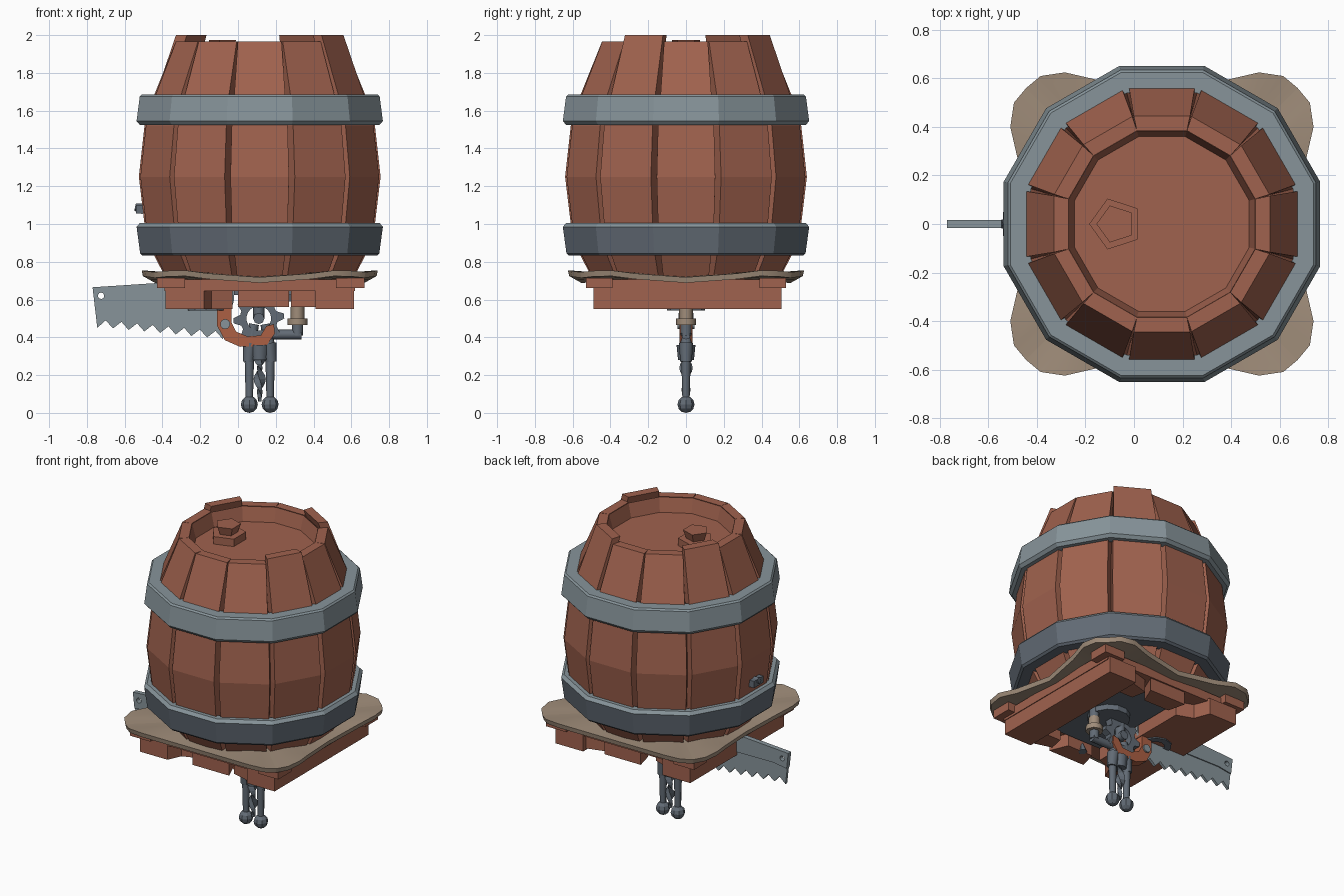
import bpy, bmesh, math
from mathutils import Vector, Matrix

if "Cube" in bpy.data.objects:
    bpy.data.objects.remove(bpy.data.objects["Cube"])

CX = 0.115                      # barrel axis in x
T15 = math.tan(math.pi / 12)


def srgb(r, g, b):
    f = lambda c: ((c / 255 + 0.055) / 1.055) ** 2.4 if c > 10 else c / 255 / 12.92
    return (f(r), f(g), f(b), 1)


def material(name, rgb):
    m = bpy.data.materials.new(name)
    m.diffuse_color = srgb(*rgb)
    m.use_nodes = True
    m.node_tree.nodes["Principled BSDF"].inputs["Base Color"].default_value = m.diffuse_color
    return m


WOOD = material("barrel wood", (160, 98, 78))
STEEL = material("light steel", (135, 148, 154))
DARK = material("dark steel", (98, 107, 117))
TAN = material("tan cloth", (160, 141, 122))
RUST = material("rust orange", (172, 96, 68))


def finish(name, bm, *mats, smooth=None):
    bmesh.ops.recalc_face_normals(bm, faces=bm.faces)
    me = bpy.data.meshes.new(name)
    bm.to_mesh(me)
    bm.free()
    ob = bpy.data.objects.new(name, me)
    bpy.context.collection.objects.link(ob)
    for m in mats:
        me.materials.append(m)
    if smooth:
        bpy.ops.object.select_all(action='DESELECT')
        ob.select_set(True)
        bpy.context.view_layer.objects.active = ob
        bpy.ops.object.shade_smooth_by_angle(angle=math.radians(smooth))
    return ob


def loft(rings, closed=False):
    """Skin a list of equal point rings; cap the ends unless closed."""
    bm = bmesh.new()
    vs = [[bm.verts.new(p) for p in r] for r in rings]
    n = len(vs[0])
    pairs = list(zip(vs, vs[1:])) + ([(vs[-1], vs[0])] if closed else [])
    for a, b in pairs:
        for i in range(n):
            bm.faces.new((a[i], a[(i + 1) % n], b[(i + 1) % n], b[i]))
    if not closed:
        bm.faces.new(vs[0])
        bm.faces.new(vs[-1])
    return bm


def circle(r, z, n, turn=0.5, x=CX, y=0):
    return [(x + r * math.cos((i + turn) * 2 * math.pi / n),
             y + r * math.sin((i + turn) * 2 * math.pi / n), z) for i in range(n)]


def lathe(name, pts, n, *mats, closed=False, x=CX, turn=0.5, smooth=None):
    return finish(name, loft([circle(r, z, n, turn, x) for r, z in pts], closed), *mats, smooth=smooth)


def prism_y(name, pts, y0, y1, mat):
    return finish(name, loft([[(x, y, z) for x, z in pts] for y in (y0, y1)]), mat)


def prism_z(name, pts, z0, z1, mat):
    return finish(name, loft([[(x, y, z) for x, y in pts] for z in (z0, z1)]), mat)


def box(name, x0, x1, y0, y1, z0, z1, mat):
    return prism_z(name, [(x0, y0), (x1, y0), (x1, y1), (x0, y1)], z0, z1, mat)


def rod(name, a, b, r0, r1, n, mat):
    a, b = Vector(a), Vector(b)
    bm = bmesh.new()
    q = (b - a).to_track_quat('Z', 'Y').to_matrix().to_4x4()
    bmesh.ops.create_cone(bm, cap_ends=True, segments=n, radius1=r0, radius2=r1,
                          depth=(b - a).length, matrix=Matrix.Translation((a + b) / 2) @ q)
    return finish(name, bm, mat, smooth=50)


def gear(name, x, z, r_in, r_root, r_tip, y0, y1, teeth, mat):
    n = teeth * 4
    def ring(rs, y):
        return [(x + rs[i % 4] * math.cos(2 * math.pi * i / n), y,
                 z + rs[i % 4] * math.sin(2 * math.pi * i / n)) for i in range(n)]
    tooth, hole = (r_tip, r_tip, r_root, r_root), (r_in,) * 4
    return finish(name, loft([ring(tooth, y0), ring(tooth, y1), ring(hole, y1), ring(hole, y0)], True), mat)


# Barrel staves: (height, outer apothem, half width)
PROFILE = [(0.70, 0.49, 0.118), (0.83, 0.557, 0.133), (1.0, 0.61, 0.148), (1.25, 0.64, 0.155),
           (1.52, 0.61, 0.148), (1.68, 0.56, 0.135), (1.965, 0.445, 0.116)]
RAISED = {2, 5, 11}
for k in range(12):
    rings = []
    c, s = math.cos(k * math.pi / 6), math.sin(k * math.pi / 6)
    for z, r, w in PROFILE:
        if z > 1.9 and k in RAISED:
            z = 2.0
        ri = r - 0.06
        wi = ri * T15
        rings.append([(CX + u * c - v * s, u * s + v * c, z)
                      for u, v in ((r, -w), (r, w), (ri, wi), (ri, -wi))])
    finish("stave_%d" % (k + 1), loft(rings), WOOD)

# Sunken lid with a five sided plug
C15 = math.cos(math.pi / 12)
lathe("lid", [(r / C15, z) for r, z in [(0.42, 1.80), (0.40, 1.95), (0.384, 1.962), (0.36, 1.87)]], 12, WOOD)
lathe("plug_base", [(0.11, 1.86), (0.11, 1.92)], 5, WOOD, x=-0.075)
lathe("plug_top", [(0.06, 1.92), (0.08, 1.975)], 5, WOOD, x=-0.075)

# Iron hoops
for name, pts in (("upper_hoop", [(0.54, 1.685), (0.625, 1.685), (0.635, 1.675), (0.652, 1.545), (0.635, 1.525), (0.58, 1.525)]),
                  ("lower_hoop", [(0.59, 1.005), (0.635, 1.005), (0.652, 0.985), (0.633, 0.845), (0.62, 0.832), (0.53, 0.832)])):
    ob = lathe(name, [(r / C15, z) for r, z in pts], 12, STEEL, DARK, closed=True)
    if name == "lower_hoop":
        for p in ob.data.polygons:
            p.material_index = 0 if p.normal.z > 0.3 else 1

# Small side latch
box("latch_plate", -0.54, -0.50, -0.05, 0.05, 1.055, 1.10, DARK)
rod("latch_bolt", (-0.50, 0, 1.08), (-0.545, 0, 1.09), 0.028, 0.02, 6, DARK)

# Wavy cloth with four lobed corners
half = [(0.56, 0.0, 0.718), (0.595, 0.27, 0.738), (0.625, 0.40, 0.755), (0.61, 0.50, 0.752), (0.56, 0.56, 0.745)]
quarter = half + [(y, x, z) for x, y, z in half[:0:-1]]
edge = []
for k in range(4):
    c, s = round(math.cos(k * math.pi / 2)), round(math.sin(k * math.pi / 2))
    edge += [(x * c - y * s, x * s + y * c, z) for x, y, z in quarter]


def cloth_ring(f, drop):
    return [(CX + x * f, y * f, 0.73 + (z - 0.73) * f ** 2 - drop) for x, y, z in edge]


finish("cloth", loft([cloth_ring(f, d) for f, d in
                      ((0.4, 0), (0.8, 0), (1, 0), (0.99, 0.03), (0.8, 0.03), (0.4, 0.03))]), TAN, smooth=35)

# Timber base under the cloth
box("base_slab", -0.39, 0.62, -0.49, 0.49, 0.645, 0.705, WOOD)
box("right_beam", 0.41, 0.615, -0.49, 0.505, 0.55, 0.66, WOOD)
prism_z("left_plank", [(-0.385, -0.49), (-0.18, -0.49), (-0.14, -0.40), (-0.03, -0.36), (-0.03, 0.36),
                       (-0.14, 0.40), (-0.18, 0.505), (-0.385, 0.505)], 0.55, 0.66, WOOD)
for s in (-1, 1):
    name = "front" if s < 0 else "back"
    prism_z(name + "_block", [(0.0, s * 0.48), (0.27, s * 0.48), (0.22, s * 0.36), (0.03, s * 0.36)], 0.56, 0.66, WOOD)
    prism_z(name + "_wedge", [(0.28, s * 0.44), (0.42, s * 0.48), (0.42, s * 0.34), (0.30, s * 0.34)], 0.56, 0.66, WOOD)
    for x in (-0.36, 0.59):
        box(name + "_corner_block", x - 0.07, x + 0.08, s * 0.46 - 0.07, s * 0.46 + 0.07, 0.66, 0.715, WOOD)
box("machine_plate", -0.02, 0.40, -0.35, 0.35, 0.625, 0.65, DARK)
lathe("plank_gear", [(0.10, 0.552), (0.10, 0.542), (0.055, 0.542), (0.055, 0.552)], 10, DARK, closed=True, x=-0.17)
lathe("machine_disc", [(0.13, 0.63), (0.13, 0.59)], 12, DARK, x=0.2)

# Saw blade with a thicker spine and a hanging hole
saw = [(-0.02, 0.60), (-0.02, 0.68), (-0.39, 0.69), (-0.77, 0.665), (-0.745, 0.45)]
for i in range(8):
    x = -0.745 + i * 0.083
    saw += [(x + 0.045, 0.49 - i * 0.008), (x + 0.083, 0.447 - i * 0.008)]
spine = [(-0.10, 0.57), (-0.10, 0.68), (-0.39, 0.69), (-0.77, 0.665), (-0.758, 0.56), (-0.66, 0.575)]
cutter = rod("hole_cutter", (-0.725, -0.1, 0.62), (-0.725, 0.1, 0.62), 0.017, 0.017, 10, STEEL)
cutter.hide_render = True
cutter.hide_set(True)
for ob in (prism_y("saw_blade", saw, -0.009, 0.009, STEEL), prism_y("saw_spine", spine, -0.016, 0.016, STEEL)):
    mod = ob.modifiers.new("hole", 'BOOLEAN')
    mod.operation = 'DIFFERENCE'
    mod.object = cutter

# Curved saw handle and its bolt
outer = [(-0.11, 0.56), (-0.11, 0.46), (-0.07, 0.385), (0.01, 0.35), (0.15, 0.355), (0.195, 0.42), (0.19, 0.47)]
inner = [(0.15, 0.46), (0.12, 0.41), (0.05, 0.405), (-0.01, 0.43), (-0.035, 0.48), (-0.035, 0.56)]
prism_y("saw_handle", outer + inner, -0.035, 0.035, RUST)
rod("handle_bolt", (-0.068, -0.045, 0.47), (-0.068, 0.045, 0.47), 0.027, 0.027, 10, STEEL)

# Upright gear and spike
gear("upright_gear", 0.11, 0.50, 0.065, 0.10, 0.135, -0.025, 0.025, 8, DARK)
rod("gear_axle", (0.11, -0.04, 0.50), (0.11, 0.04, 0.50), 0.03, 0.03, 8, DARK)
rod("gear_hanger", (0.11, 0, 0.63), (0.11, 0, 0.50), 0.03, 0.03, 8, DARK)
rod("front_spike", (0.105, -0.36, 0.56), (0.105, -0.37, 0.62), 0.028, 0.01, 6, DARK)

# Elbow pipe with a tan flange
rod("pipe_drop", (0.315, 0, 0.63), (0.315, 0, 0.41), 0.03, 0.03, 8, DARK)
rod("pipe_run", (0.335, 0, 0.415), (0.18, 0, 0.415), 0.026, 0.026, 8, DARK)
rod("pipe_collar", (0.315, 0, 0.56), (0.315, 0, 0.50), 0.036, 0.036, 8, TAN)
rod("pipe_flange", (0.315, 0, 0.50), (0.315, 0, 0.465), 0.054, 0.054, 8, TAN)

# Pliers with ball ends
for s in (-1, 1):
    x = 0.115 + s * 0.055
    rod("pliers_leg", (x, 0, 0.33), (x, 0, 0.06), 0.026, 0.019, 8, DARK)
    rod("pliers_jaw", (0.115 + s * 0.06, 0, 0.27), (0.115 + s * 0.05, 0, 0.37), 0.03, 0.038, 8, DARK)
    rod("pliers_neck", (0.115 + s * 0.05, 0, 0.36), (0.115 + s * 0.03, 0, 0.47), 0.03, 0.026, 8, DARK)
    bm = bmesh.new()
    bmesh.ops.create_uvsphere(bm, u_segments=8, v_segments=6, radius=0.045,
                              matrix=Matrix.Translation((x, 0, 0.045)))
    finish("pliers_ball", bm, DARK)

# Twisted drill bit
rod("drill_chuck", (0.115, 0, 0.28), (0.115, 0, 0.36), 0.042, 0.05, 8, DARK)
rings = []
for i in range(13):
    f, a = i / 12, i * 0.5
    u, w = 0.036 * (1 - 0.75 * f ** 3), 0.014
    c, s = math.cos(a), math.sin(a)
    rings.append([(0.115 + p * c - q * s, p * s + q * c, 0.30 - 0.24 * f)
                  for p, q in ((u, 0), (0, w), (-u, 0), (0, -w))])
finish("drill_bit", loft(rings), DARK)
